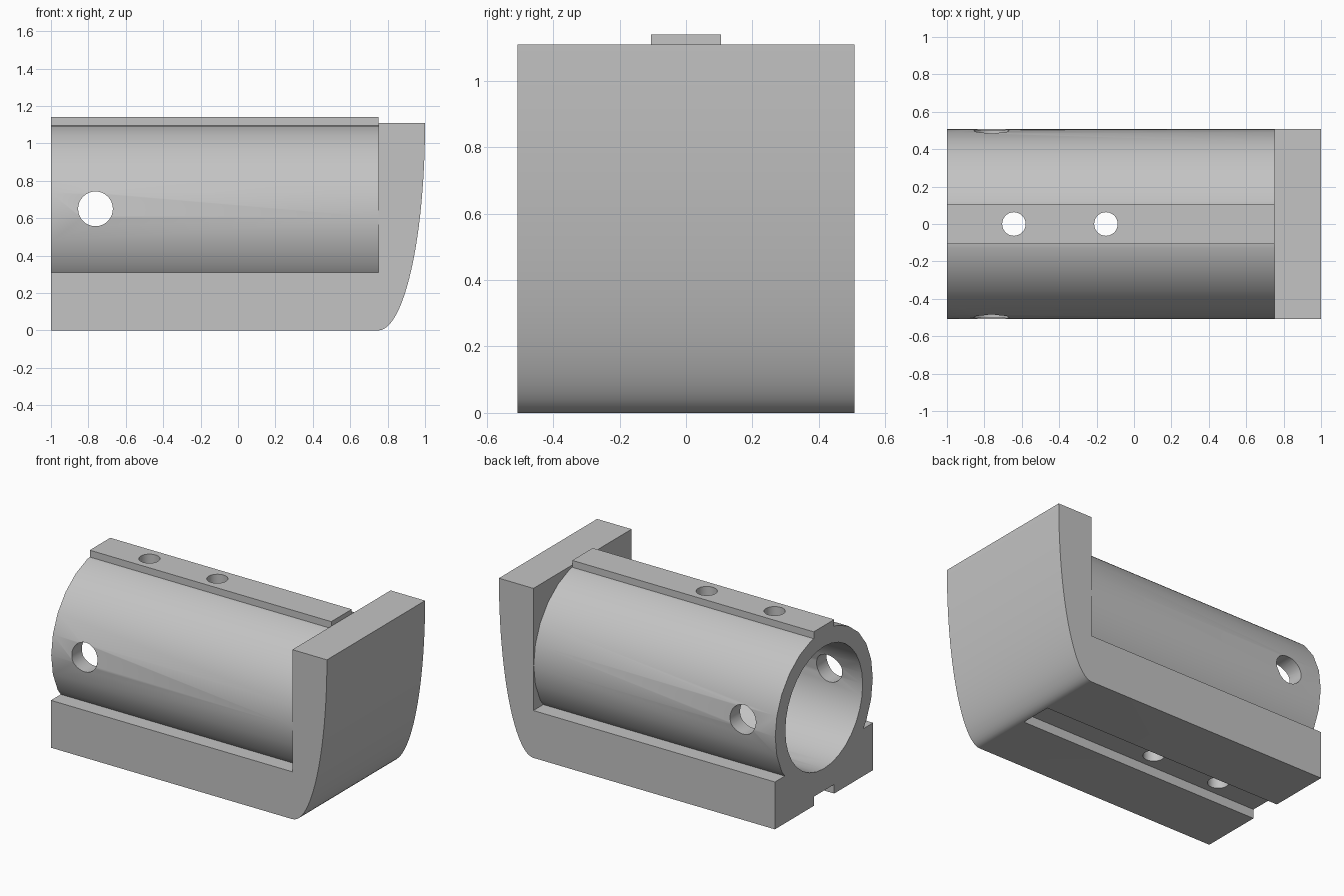
import bpy
import math
from mathutils import Matrix

default_cube = bpy.data.objects.get("Cube")
if default_cube:
    bpy.data.objects.remove(default_cube, do_unlink=True)

HALF_WIDTH = 0.508
TOP = 1.11
LEDGE = 0.31
WALL_X = 0.75
AXIS_Z = 0.604
RAIL_HALF = 0.106

grey = bpy.data.materials.new("plain grey")
grey.use_nodes = True
colour = (0.55, 0.55, 0.55, 1)
grey.diffuse_color = colour
grey.node_tree.nodes["Principled BSDF"].inputs["Base Color"].default_value = colour


def prism(name, outline, direction, start, end):
    """Extrude a closed 2D outline along x, y or z."""
    place = {
        "x": lambda a, b, d: (d, a, b),
        "y": lambda a, b, d: (a, d, b),
        "z": lambda a, b, d: (a, b, d),
    }[direction]
    n = len(outline)
    verts = [place(a, b, d) for d in (start, end) for a, b in outline]
    faces = [list(range(n))[::-1], list(range(n, 2 * n))]
    faces += [(i, (i + 1) % n, n + (i + 1) % n, n + i) for i in range(n)]
    if direction == "y":
        faces = [list(f)[::-1] for f in faces]
    mesh = bpy.data.meshes.new(name)
    mesh.from_pydata(verts, [], faces)
    mesh.materials.append(grey)
    obj = bpy.data.objects.new(name, mesh)
    bpy.context.collection.objects.link(obj)
    return obj


def circle(a, b, radius, sides):
    steps = [2 * math.pi * i / sides for i in range(sides)]
    return [(a + radius * math.cos(t), b + radius * math.sin(t)) for t in steps]


def rectangle(a0, a1, b0, b1):
    return [(a0, b0), (a1, b0), (a1, b1), (a0, b1)]


def combine(target, other, operation):
    mod = target.modifiers.new(other.name, "BOOLEAN")
    mod.operation = operation
    mod.solver = "EXACT"
    mod.object = other
    bpy.context.view_layer.objects.active = target
    bpy.ops.object.modifier_apply(modifier=mod.name)
    bpy.data.objects.remove(other, do_unlink=True)


# Base and end wall with a curved outer face
profile = [(-1, 0)]
for i in range(25):
    t = math.pi / 2 * i / 24
    profile.append((WALL_X + (1 - WALL_X) * math.sin(t), TOP * (1 - math.cos(t))))
profile += [(WALL_X, TOP), (WALL_X, LEDGE), (-1, LEDGE)]
body = prism("barrel_housing", profile, "y", -HALF_WIDTH, HALF_WIDTH)

# Barrel and top rail
combine(body, prism("barrel", circle(0, AXIS_Z, 0.505, 24), "x", -1, WALL_X + 0.05), "UNION")
combine(body, prism("top_rail", rectangle(-RAIL_HALF, RAIL_HALF, 1.05, 1.14), "x", -1, WALL_X), "UNION")

# Blind bore and underside groove
combine(body, prism("bore", circle(0, AXIS_Z, 0.4, 32), "x", -1.2, WALL_X), "DIFFERENCE")
combine(body, prism("groove", rectangle(-RAIL_HALF, RAIL_HALF, -0.1, 0.06), "x", -1.2, WALL_X), "DIFFERENCE")

# Cross hole and the two vertical screw holes
combine(body, prism("cross_hole", circle(-0.762, 0.65, 0.093, 32), "y", -1, 1), "DIFFERENCE")
for x in (-0.642, -0.15):
    combine(body, prism("screw_hole", circle(x, 0, 0.063, 32), "z", -0.5, 1.5), "DIFFERENCE")

# Smooth curved faces, keeping crisp edges
for obj in bpy.context.selected_objects:
    obj.select_set(False)
body.select_set(True)
bpy.context.view_layer.objects.active = body
bpy.ops.object.shade_smooth_by_angle(angle=math.radians(30))
